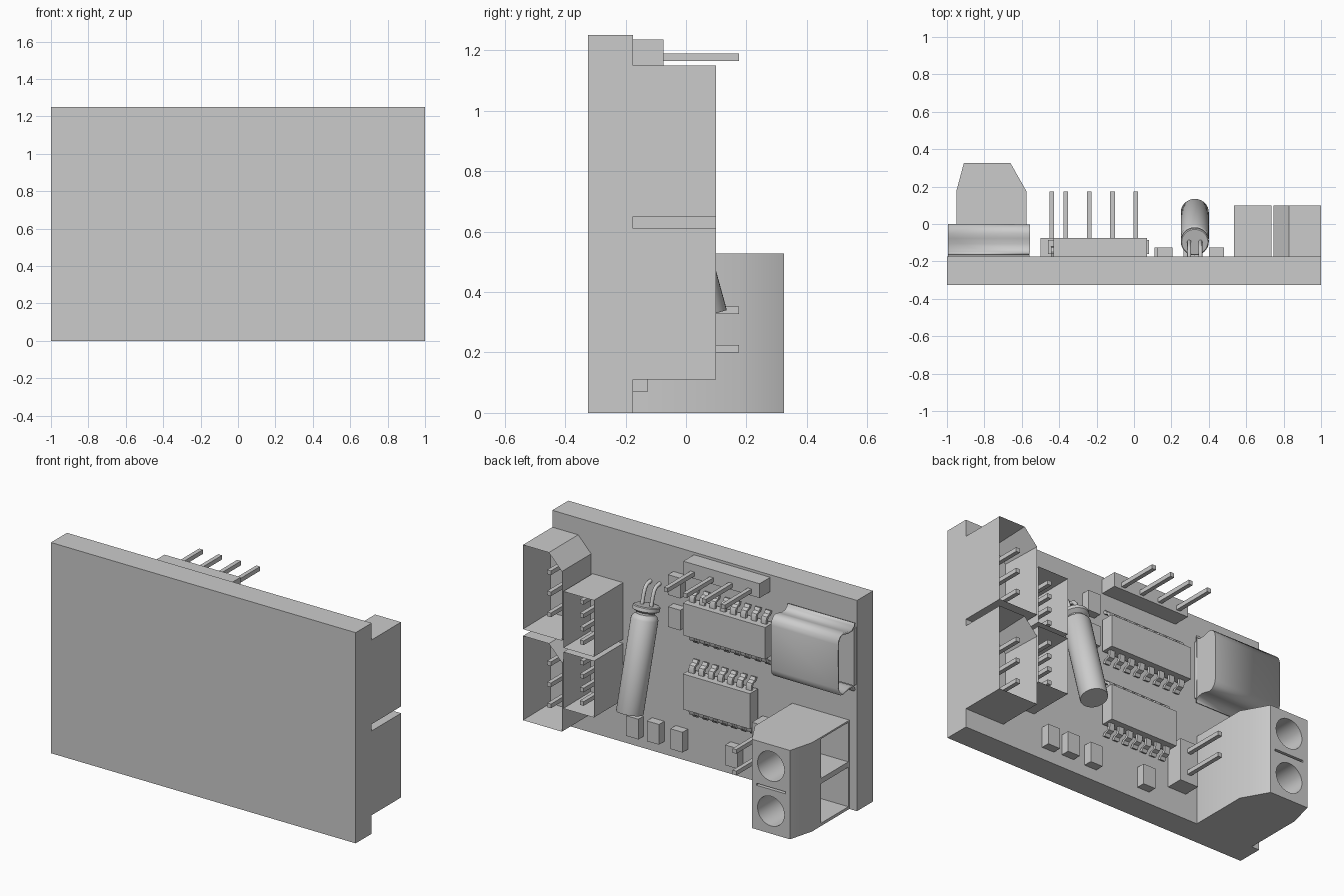
import bpy, bmesh, math
from mathutils import Vector, Matrix

cube = bpy.data.objects.get("Cube")
if cube:
    bpy.data.objects.remove(cube)

grey = bpy.data.materials.new("plain_grey")
grey.use_nodes = True
grey.diffuse_color = (0.6, 0.6, 0.6, 1)
grey.node_tree.nodes["Principled BSDF"].inputs["Base Color"].default_value = (0.6, 0.6, 0.6, 1)

FACE = -0.175  # rear surface of the board


def make(name, bm, smooth=False):
    bmesh.ops.recalc_face_normals(bm, faces=bm.faces[:])
    mesh = bpy.data.meshes.new(name)
    bm.to_mesh(mesh)
    bm.free()
    mesh.materials.append(grey)
    ob = bpy.data.objects.new(name, mesh)
    bpy.context.collection.objects.link(ob)
    if smooth:
        round_off(ob)
    return ob


def round_off(ob):
    bpy.ops.object.select_all(action='DESELECT')
    ob.select_set(True)
    bpy.context.view_layer.objects.active = ob
    bpy.ops.object.shade_smooth_by_angle(angle=math.radians(35))


def add_box(bm, x, y, z):
    mat = Matrix.LocRotScale(
        Vector((sum(x), sum(y), sum(z))) / 2, None,
        Vector((x[1] - x[0], y[1] - y[0], z[1] - z[0])))
    bmesh.ops.create_cube(bm, size=1, matrix=mat)


def box(name, x, y, z):
    bm = bmesh.new()
    add_box(bm, x, y, z)
    return make(name, bm)


def prism(points, vector):
    bm = bmesh.new()
    face = bm.faces.new([bm.verts.new(p) for p in points])
    ext = bmesh.ops.extrude_face_region(bm, geom=[face], use_keep_orig=True)
    moved = [g for g in ext["geom"] if isinstance(g, bmesh.types.BMVert)]
    bmesh.ops.translate(bm, verts=moved, vec=vector)
    bmesh.ops.recalc_face_normals(bm, faces=bm.faces[:])
    return bm


def pins(name, spots, y0, y1, w=0.0125):
    bm = bmesh.new()
    for x, z in spots:
        add_box(bm, (x - w, x + w), (y0, y1), (z - w, z + w))
    return make(name, bm)


def socket(name, outline, top, pin_spots):
    # shroud with a deep open cavity and pins inside
    bm = prism([(x, FACE, z) for x, z in outline], (0, top - FACE, 0))
    front = max(bm.faces, key=lambda f: f.calc_center_median().y)
    bmesh.ops.inset_individual(bm, faces=[front], thickness=0.016)
    bmesh.ops.translate(bm, verts=front.verts[:], vec=(0, -0.24, 0))
    make(name, bm)
    pins(name + "_pins", pin_spots, FACE + 0.02, top - 0.03)


def cut(ob, cutter):
    mod = ob.modifiers.new("cut", 'BOOLEAN')
    mod.operation = 'DIFFERENCE'
    mod.solver = 'EXACT'
    mod.object = cutter
    bpy.context.view_layer.objects.active = ob
    bpy.ops.object.modifier_apply(modifier=mod.name)
    bpy.data.objects.remove(cutter)


# Board
box("board", (-1, 1), (-0.325, FACE), (0, 1.25))

# Side sockets: two outer with a bevelled corner, two inner rectangular
for label, z0 in (("lower", 0.11), ("upper", 0.65)):
    z1 = z0 + 0.5
    socket("outer_socket_" + label,
           [(0.745, z0), (1, z0), (1, z1), (0.83, z1), (0.745, z1 - 0.09)], 0.1,
           [(0.85, z0 + 0.24 + i * 0.125) for i in (-1, 0, 1)])
for label, z0 in (("lower", 0.25), ("upper", 0.61)):
    z1 = z0 + 0.335
    socket("inner_socket_" + label,
           [(0.535, z0), (0.735, z0), (0.735, z1), (0.535, z1)], 0.1,
           [(0.635, z0 + 0.167 + i * 0.08) for i in (-1.5, -0.5, 0.5, 1.5)])

# Pin headers
box("top_header", (-0.43, 0.07), (FACE, -0.075), (1.15, 1.235))
pins("top_header_pins", [(-0.365 + i * 0.125, 1.177) for i in range(4)], -0.08, 0.175)
box("side_header", (-0.5, -0.38), (FACE, -0.075), (0.15, 0.4))
pins("side_header_pins", [(-0.44, 0.212), (-0.44, 0.34)], -0.08, 0.175)

# Screw terminal with wire openings, screw holes and a slot
profile = [(-0.95, FACE), (-0.95, 0.175), (-0.91, 0.325),
           (-0.66, 0.325), (-0.575, 0.175), (-0.575, FACE)]
terminal = make("screw_terminal", prism([(x, y, 0) for x, y in profile], (0, 0, 0.527)))
for zc in (0.134, 0.4):
    cut(terminal, box("wire_cutter", (-1.1, -0.7), (-0.165, 0.093), (zc - 0.117, zc + 0.117)))
    bm = bmesh.new()
    bmesh.ops.create_cone(bm, cap_ends=True, segments=32, radius1=0.088, radius2=0.088, depth=0.4,
                          matrix=Matrix.Translation((-0.785, 0.325, zc)) @ Matrix.Rotation(math.pi / 2, 4, 'X'))
    cut(terminal, make("screw_cutter", bm))
cut(terminal, box("slot_cutter", (-0.88, -0.69), (0.29, 0.4), (0.262, 0.274)))
round_off(terminal)

# Small chip components
for i, (x, z) in enumerate([(0.44, 0.13), (0.305, 0.135), (0.15, 0.13), (-0.21, 0.13),
                            (0.165, 0.85), (0.165, 1.04)]):
    box(f"chip_part_{i + 1}", (x - 0.04, x + 0.04), (FACE, -0.125), (z - 0.06, z + 0.06))


# Integrated circuits with bent legs on both long sides
def circuit(name, x0, x1, z0, z1, count):
    box(name + "_body", (x0, x1), (FACE + 0.015, -0.085), (z0, z1))
    pitch = (x1 - x0) / count
    legs = bmesh.new()
    path = [(-0.01, 0.04), (0.02, 0.04), (0.035, 0.033), (0.043, 0.01), (0.06, 0)]
    for i in range(count):
        xc = x0 + (i + 0.5) * pitch
        for edge, way in ((z0, -1), (z1, 1)):
            rows = []
            for dz, dy in path + [(d + 0.006, y + 0.016) for d, y in reversed(path)]:
                rows.append([legs.verts.new((xc + s * 0.017, FACE + dy, edge + way * dz))
                             for s in (-1, 1)])
            n = len(rows)
            for j in range(n):
                a, b = rows[j], rows[(j + 1) % n]
                legs.faces.new((a[0], a[1], b[1], b[0]))
            for s in (0, 1):
                legs.faces.new([r[s] for r in rows])
    make(name + "_legs", legs, True)


circuit("upper_circuit", -0.46, 0.08, 0.79, 0.98, 8)
circuit("lower_circuit", -0.36, 0.08, 0.35, 0.56, 7)

# Metal port shell with flared lips, open towards the board edge
half = [(0, 0.13), (-0.006, 0.155), (-0.022, 0.172), (-0.045, 0.178), (-0.07, 0.172),
        (-0.1, 0.165), (-0.13, 0.168), (-0.148, 0.182), (-0.155, 0.2)]
section = [(y, 0.92 + d) for y, d in reversed(half)] + [(y, 0.92 - d) for y, d in half]
bm = bmesh.new()
inner = [bm.verts.new((-0.56, y - 0.006, z)) for y, z in section]
outer = [bm.verts.new((-0.995, y - 0.006, z)) for y, z in section]
for i in range(len(section) - 1):
    bm.faces.new((inner[i], inner[i + 1], outer[i + 1], outer[i]))
bm.faces.new(inner)
shell = make("port_shell", bm)
solid = shell.modifiers.new("thickness", 'SOLIDIFY')
solid.thickness = 0.012
solid.offset = 0
round_off(shell)
box("port_base", (-0.995, -0.56), (FACE, -0.155), (0.75, 1.09))

# Leaning capacitor can, lathed along its own axis
can = [(0, 0), (0.073, 0), (0.075, 0.004), (0.075, 0.525), (0.068, 0.54), (0.052, 0.552),
       (0.052, 0.562), (0.075, 0.575), (0.075, 0.595), (0.07, 0.6), (0, 0.6)]
bm = bmesh.new()
verts = [bm.verts.new((r, 0, h)) for r, h in can]
edges = [bm.edges.new(pair) for pair in zip(verts, verts[1:])]
bmesh.ops.spin(bm, geom=verts + edges, cent=(0, 0, 0), axis=(0, 0, 1),
               angle=math.tau, steps=32, use_duplicate=False)
bmesh.ops.remove_doubles(bm, verts=bm.verts[:], dist=0.0005)
bmesh.ops.transform(bm, verts=bm.verts[:], matrix=Matrix.Translation((0.325, 0.063, 0.32))
                    @ Matrix.Rotation(math.radians(15.4), 4, 'X'))
make("capacitor_can", bm, True)

# Capacitor leads bending into the board
for side, x in (("left", 0.355), ("right", 0.295)):
    curve = bpy.data.curves.new("capacitor_lead_" + side, 'CURVE')
    curve.dimensions = '3D'
    curve.bevel_depth = 0.011
    curve.bevel_resolution = 2
    curve.use_fill_caps = True
    path = [(-0.09, 0.88), (-0.11, 0.95), (-0.122, 0.98), (-0.14, 0.998), (-0.18, 1.005)]
    spline = curve.splines.new('POLY')
    spline.points.add(len(path) - 1)
    for p, (y, z) in zip(spline.points, path):
        p.co = (x, y, z, 1)
    spline.use_smooth = True
    curve.materials.append(grey)
    bpy.context.collection.objects.link(bpy.data.objects.new(curve.name, curve))
